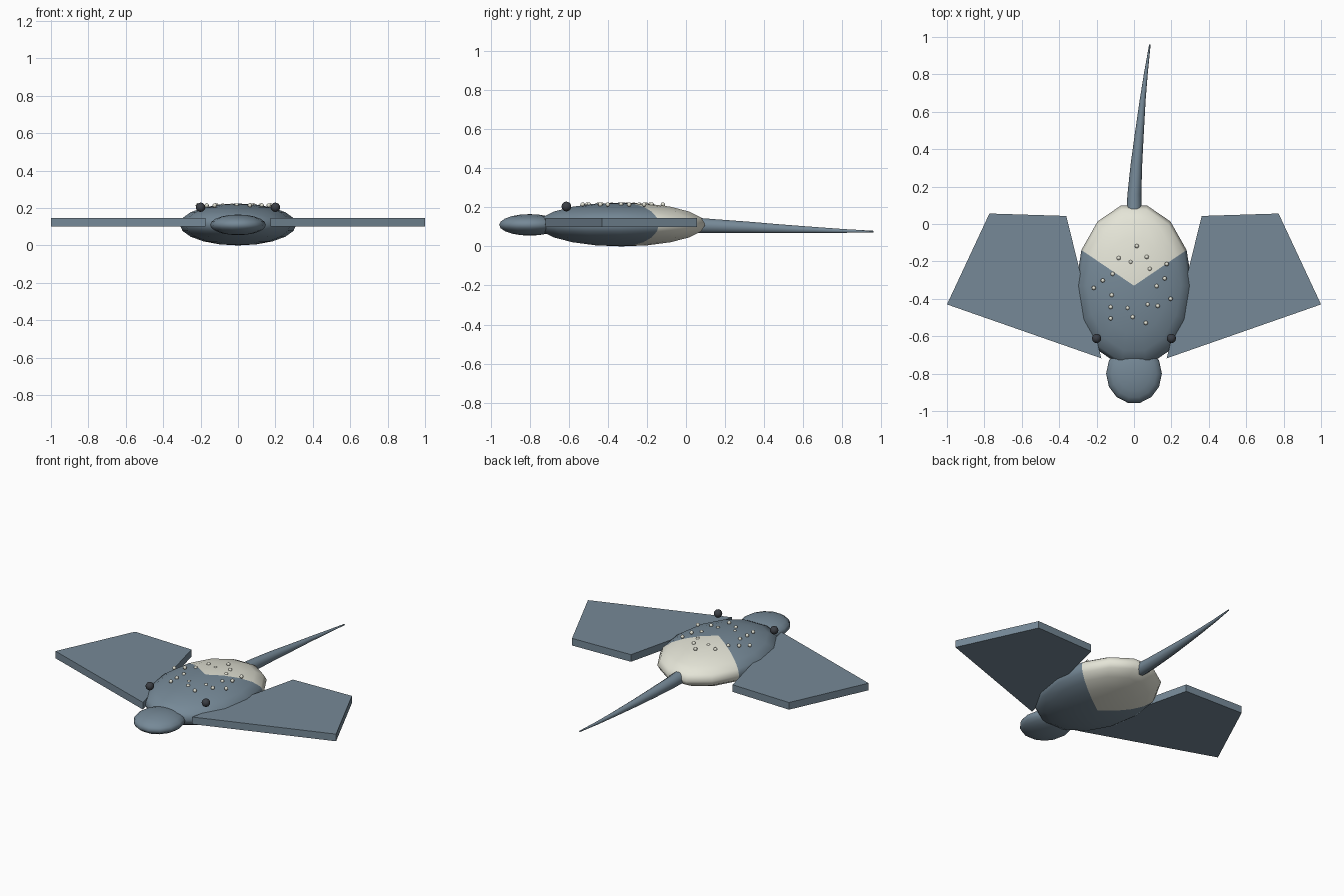
import bpy, bmesh, math
from mathutils import Matrix, Vector

if "Cube" in bpy.data.objects:
    bpy.data.objects.remove(bpy.data.objects["Cube"])


def material(name, rgb):
    m = bpy.data.materials.new(name)
    m.diffuse_color = (*rgb, 1)
    m.use_nodes = True
    m.node_tree.nodes["Principled BSDF"].inputs["Base Color"].default_value = m.diffuse_color
    return m


SKIN = material("slate_skin", (0.18, 0.25, 0.31))
CREAM = material("cream_skin", (0.78, 0.78, 0.68))
DARK = material("dark_eye", (0.045, 0.05, 0.06))


def finish(bm, name, *mats):
    bmesh.ops.recalc_face_normals(bm, faces=bm.faces)
    for f in bm.faces:
        f.smooth = True
    mesh = bpy.data.meshes.new(name)
    bm.to_mesh(mesh)
    bm.free()
    for m in mats:
        mesh.materials.append(m)
    ob = bpy.data.objects.new(name, mesh)
    bpy.context.collection.objects.link(ob)
    return ob


def add_ellipsoid(bm, center, radii, segments, rings):
    """Ellipsoid with one meridian exactly on the x axis."""
    verts = bmesh.ops.create_uvsphere(bm, u_segments=segments, v_segments=rings, radius=1)["verts"]
    ref = max(verts, key=lambda v: v.co.xy.length).co
    turn = Matrix.Rotation(-math.atan2(ref.y, ref.x), 4, 'Z')
    bmesh.ops.transform(bm, verts=verts,
                        matrix=Matrix.Translation(center) @ Matrix.Diagonal((*radii, 1)) @ turn)


# Body: cream rear sectors, slate elsewhere
C = Vector((0, -0.33, 0.112))
R = (0.312, 0.44, 0.112)
bm = bmesh.new()
add_ellipsoid(bm, C, R, 14, 10)
for f in bm.faces:
    p = f.calc_center_median() - C
    a = math.degrees(math.atan2(p.y / R[1], p.x / R[0]))
    f.material_index = int(360 / 14 < a < 180 - 360 / 14)
finish(bm, "body", SKIN, CREAM)

# Head
bm = bmesh.new()
add_ellipsoid(bm, (0, -0.80, 0.11), (0.149, 0.16, 0.055), 14, 10)
finish(bm, "head", SKIN)

# Wings: flat four-sided plates, mirrored
OUTLINE = [(0.175, -0.718), (1.0, -0.43), (0.773, 0.056), (0.362, 0.043)]
for side, name in ((1, "right_wing"), (-1, "left_wing")):
    bm = bmesh.new()
    base = bm.faces.new([bm.verts.new((side * x, y, 0.1)) for x, y in OUTLINE])
    ext = bmesh.ops.extrude_face_region(bm, geom=[base], use_keep_orig=True)["geom"]
    bmesh.ops.translate(bm, vec=(0, 0, 0.046),
                        verts=[e for e in ext if isinstance(e, bmesh.types.BMVert)])
    for e in bm.edges:
        e.smooth = False
    finish(bm, name, SKIN)

# Tail: tapered tube along a gently bent path (x, y, z, radius)
PATH = [(0, 0.06, 0.107, 0.041), (0.002, 0.16, 0.103, 0.037), (0.013, 0.32, 0.097, 0.031),
        (0.028, 0.48, 0.09, 0.024), (0.046, 0.66, 0.084, 0.016),
        (0.064, 0.81, 0.079, 0.01), (0.085, 0.96, 0.076, 0.004)]
N = 10
bm = bmesh.new()
loops = []
for x, y, z, r in PATH:
    loops.append([bm.verts.new((x + r * math.cos(math.tau * i / N), y,
                                z + r * math.sin(math.tau * i / N))) for i in range(N)])
for a, b in zip(loops, loops[1:]):
    for i in range(N):
        j = (i + 1) % N
        bm.faces.new((a[i], a[j], b[j], b[i]))
caps = [bm.faces.new(loops[0]), bm.faces.new(loops[-1])]
for f in caps:
    for e in f.edges:
        e.smooth = False
finish(bm, "tail", SKIN)

# Eyes
for side, name in ((1, "right_eye"), (-1, "left_eye")):
    bm = bmesh.new()
    add_ellipsoid(bm, (side * 0.2, -0.612, 0.204), (0.025,) * 3, 12, 8)
    finish(bm, name, DARK)

# Back spots
SPOTS = [(.015, -.118), (-.082, -.182), (-.018, -.203), (.068, -.176), (.175, -.214),
         (.084, -.24), (-.114, -.267), (-.167, -.302), (-.215, -.342), (-.119, -.38),
         (.164, -.291), (.121, -.332), (.196, -.40), (.127, -.438), (.073, -.43),
         (-.125, -.444), (-.034, -.449), (-.007, -.497), (-.125, -.505), (.063, -.529)]
bm = bmesh.new()
for x, y in SPOTS:
    add_ellipsoid(bm, (x, y, 0.214), (0.0115,) * 3, 8, 6)
finish(bm, "back_spots", CREAM)
